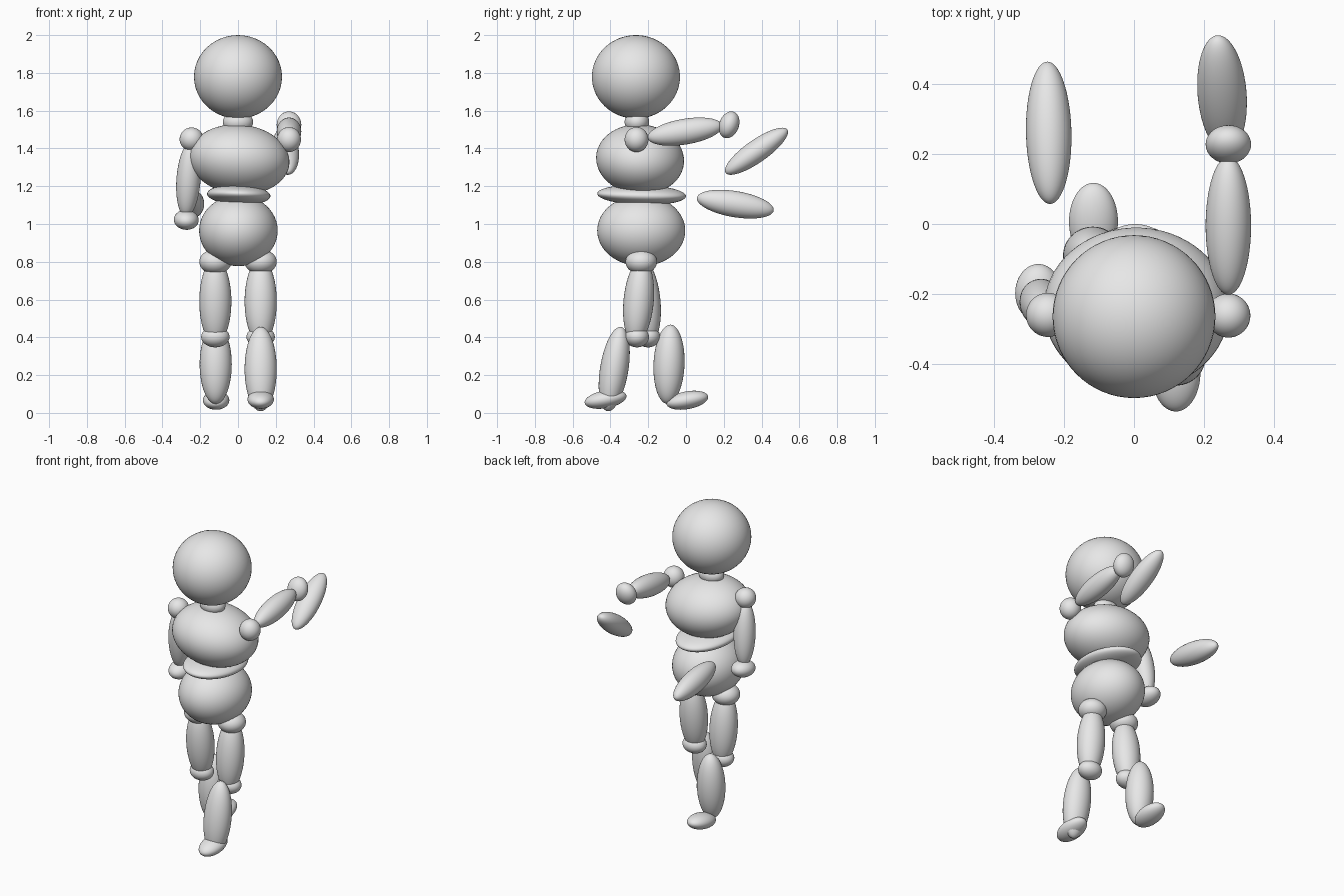
import bpy
import bmesh
from mathutils import Euler, Matrix, Vector

# Remove the default cube
cube = bpy.data.objects.get("Cube")
if cube:
    bpy.data.objects.remove(cube, do_unlink=True)

# One plain grey material
grey = bpy.data.materials.new("plain_grey")
grey.use_nodes = True
GREY = (0.8, 0.8, 0.8, 1.0)
grey.diffuse_color = GREY
grey.node_tree.nodes["Principled BSDF"].inputs["Base Color"].default_value = GREY


def ellipsoid(name, center, radii, tilt=(0, 0, 0)):
    """Smooth ellipsoid with its poles on its longest axis, tilted in radians."""
    mesh = bpy.data.meshes.new(name)
    bm = bmesh.new()
    bmesh.ops.create_uvsphere(bm, u_segments=48, v_segments=32, radius=1.0)
    if radii[1] > radii[2]:
        bm.transform(Matrix.Rotation(1.5708, 4, "X"))
    bm.transform(Matrix.Diagonal(Vector(radii)).to_4x4())
    for face in bm.faces:
        face.smooth = True
    bm.to_mesh(mesh)
    bm.free()
    obj = bpy.data.objects.new(name, mesh)
    obj.location = center
    obj.rotation_euler = Euler(tilt)
    mesh.materials.append(grey)
    bpy.context.collection.objects.link(obj)
    return obj


# Head and torso
ellipsoid("head", (0, -0.265, 1.779), (0.233, 0.233, 0.221))
ellipsoid("neck", (0, -0.26, 1.54), (0.08, 0.065, 0.06))
ellipsoid("chest", (0.007, -0.243, 1.342), (0.266, 0.233, 0.184), (-0.09, 0.1, 0))
ellipsoid("waist", (0.004, -0.235, 1.154), (0.168, 0.235, 0.053), (-0.03, 0.04, 0))
ellipsoid("pelvis", (0.002, -0.237, 0.965), (0.208, 0.233, 0.188))

# Hips and thighs, which swing in opposite directions
THIGH = (0.085, 0.08, 0.225)
KNEE = (0.075, 0.064, 0.055)
for side, sign in (("left", 1), ("right", -1)):
    x = 0.12 * sign
    knee_y = -0.23 - 0.03 * sign
    ellipsoid(side + "_hip", (x, -0.237, 0.80), (0.085, 0.083, 0.066))
    ellipsoid(side + "_thigh", (x, -0.233 - 0.018 * sign, 0.59), THIGH, (-0.09 * sign, 0, 0))
    ellipsoid(side + "_knee", (x, knee_y, 0.402), KNEE)

# Lower legs: left steps forward, right trails behind
ellipsoid("left_shin", (0.12, -0.38, 0.232), (0.085, 0.075, 0.226), (-0.16, 0, 0))
ellipsoid("right_shin", (-0.118, -0.09, 0.257), (0.085, 0.082, 0.21), (-0.04, 0, 0))
FOOT = (0.07, 0.112, 0.047)
ellipsoid("left_foot", (0.12, -0.426, 0.072), FOOT, (0.18, 0, 0))
ellipsoid("right_foot", (-0.116, 0.007, 0.067), FOOT, (0.18, 0, 0))

# Left arm, stretched out behind
ellipsoid("left_shoulder", (0.27, -0.262, 1.447), (0.063, 0.063, 0.066))
ellipsoid("left_upper_arm", (0.27, -0.005, 1.489), (0.065, 0.2, 0.068), (0.165, 0, 0))
ellipsoid("left_elbow", (0.27, 0.228, 1.525), (0.065, 0.052, 0.073), (-0.35, 0, 0))
ellipsoid("left_forearm", (0.252, 0.373, 1.385), (0.07, 0.2, 0.06), (0.61, 0, 0.08))

# Right arm, hanging with the forearm floating behind
ellipsoid("right_shoulder", (-0.246, -0.26, 1.449), (0.063, 0.063, 0.062))
ellipsoid("right_upper_arm", (-0.262, -0.228, 1.235), (0.064, 0.066, 0.2), (0.14, 0.07, 0))
ellipsoid("right_elbow", (-0.274, -0.197, 1.022), (0.066, 0.083, 0.052), (0.14, 0.07, 0))
ellipsoid("right_forearm", (-0.244, 0.261, 1.105), (0.065, 0.206, 0.069), (-0.165, 0, 0.02))
